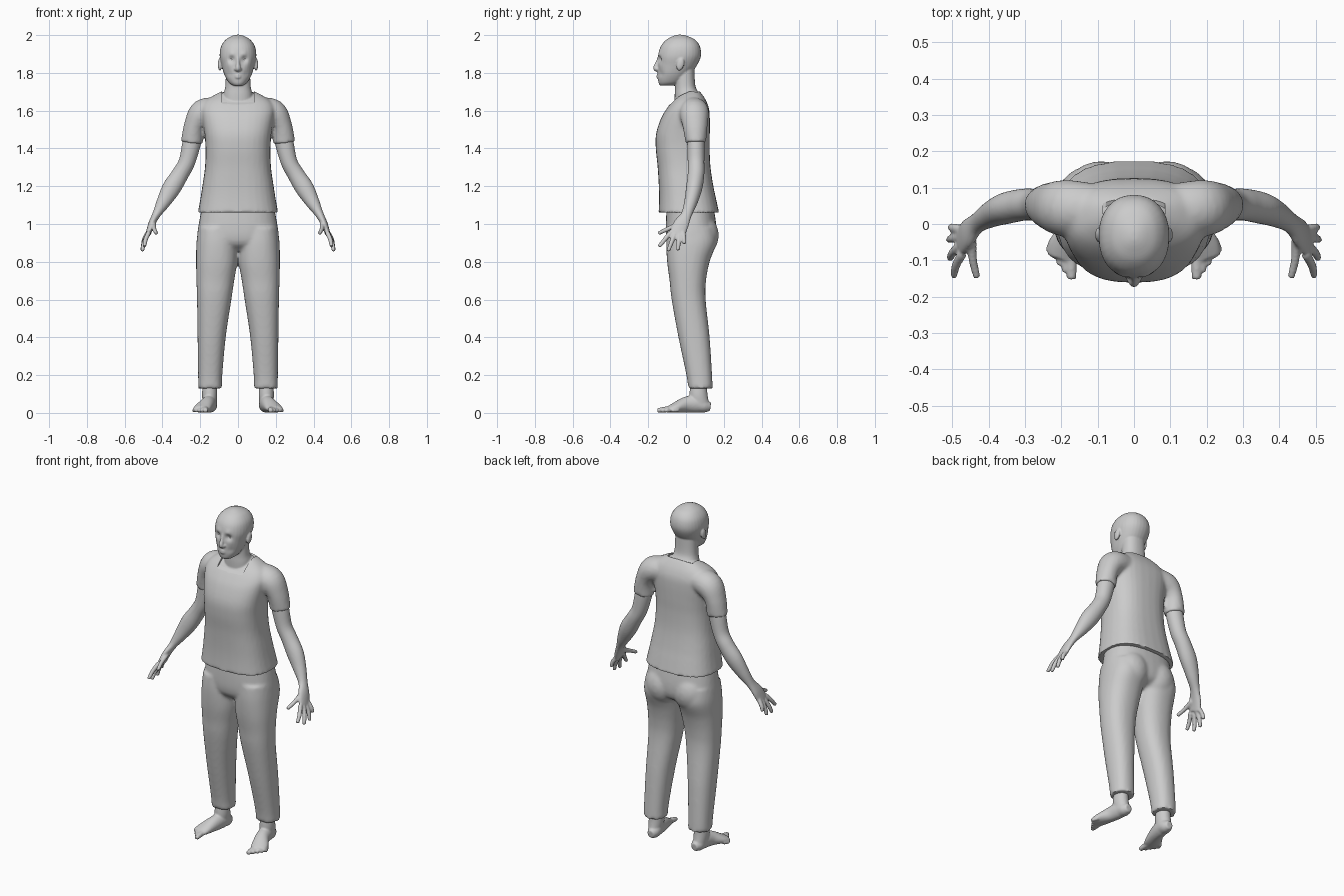
import bpy
import bmesh
import math
from mathutils import Vector, Matrix

default_cube = bpy.data.objects.get("Cube")
if default_cube:
    bpy.data.objects.remove(default_cube, do_unlink=True)

grey = bpy.data.materials.new("plain grey")
grey.use_nodes = True
grey.diffuse_color = (.6, .6, .6, 1)
grey.node_tree.nodes["Principled BSDF"].inputs["Base Color"].default_value = (.6, .6, .6, 1)


def smooth_stations(stations, steps=6):
    """Catmull-Rom interpolation through a list of equal-length tuples."""
    pts = [Vector(s) for s in stations]
    pts = [pts[0]] + pts + [pts[-1]]
    out = []
    for p, q, r, s in zip(pts, pts[1:], pts[2:], pts[3:]):
        for k in range(steps):
            t = k / steps
            out.append(q + (r - p) * t / 2 + (p * 2 - q * 5 + r * 4 - s) * t * t / 2
                       + (q * 3 - p - r * 3 + s) * t ** 3 / 2)
    return out + [pts[-1]]


def skin_rings(bm, rings):
    """Bridge rings of points into a closed volume."""
    loops = [[bm.verts.new(p) for p in ring] for ring in rings]
    count = len(loops[0])
    for low, high in zip(loops, loops[1:]):
        for i in range(count):
            j = (i + 1) % count
            bm.faces.new((low[i], low[j], high[j], high[i]))
    bm.faces.new(loops[0])
    bm.faces.new(loops[-1])


def section(centre, u, v, power, count=32):
    """Superellipse ring around a centre."""
    ring = []
    for i in range(count):
        c, s = math.cos(math.tau * i / count), math.sin(math.tau * i / count)
        ring.append(centre + u * math.copysign(abs(c) ** (2 / power), c)
                    + v * math.copysign(abs(s) ** (2 / power), s))
    return ring


def flip(points):
    return [Vector((-p.x, p.y, p.z)) for p in points]


def slabs(bm, stations, power=2.3, inset=0, mirror=False):
    """Loft of level sections: height, low x, high x, front y, back y."""
    rings = []
    for z, x1, x2, y1, y2 in smooth_stations(stations):
        centre = Vector(((x1 + x2) / 2, (y1 + y2) / 2, z - inset))
        u = Vector(((x2 - x1) / 2 - inset, 0, 0))
        v = Vector((0, (y2 - y1) / 2 - inset, 0))
        rings.append(section(centre, u, v, power))
    skin_rings(bm, rings)
    if mirror:
        skin_rings(bm, [flip(r) for r in rings])


def trunk(stations):
    """Stations symmetric in x, given as height, half width, front, back."""
    return [(z, -w, w, y1, y2) for z, w, y1, y2 in stations]


def tube(bm, stations, side=(0, 1, 0), mirror=True):
    """Loft along a path: x, y, z, half width along side, half thickness."""
    path = smooth_stations(stations)
    rings = []
    for i, p in enumerate(path):
        ahead, behind = path[min(i + 1, len(path) - 1)], path[max(i - 1, 0)]
        t = (Vector(ahead[:3]) - Vector(behind[:3])).normalized()
        u = Vector(side)
        u = (u - t * u.dot(t)).normalized()
        rings.append(section(Vector(p[:3]), u * p[3], t.cross(u) * p[4], 2))
    skin_rings(bm, rings)
    if mirror:
        skin_rings(bm, [flip(r) for r in rings])


def blob(bm, centre, radii, tilt=0):
    """A mirrored pair of ellipsoids."""
    for s in (1, -1):
        place = Matrix.Translation((centre[0] * s, centre[1], centre[2]))
        place = place @ Matrix.Rotation(tilt, 4, 'X') @ Matrix.Diagonal((*radii, 1))
        bmesh.ops.create_uvsphere(bm, u_segments=24, v_segments=16, radius=1, matrix=place)


def finish(bm, name, voxel=None, cutter=None):
    """Fuse overlapping volumes into one smooth surface."""
    bmesh.ops.recalc_face_normals(bm, faces=bm.faces)
    mesh = bpy.data.meshes.new(name)
    bm.to_mesh(mesh)
    bm.free()
    obj = bpy.data.objects.new(name, mesh)
    bpy.context.collection.objects.link(obj)
    if voxel:
        fuse = obj.modifiers.new("fuse", 'REMESH')
        fuse.mode = 'VOXEL'
        fuse.voxel_size = voxel
        soften = obj.modifiers.new("soften", 'SMOOTH')
        soften.factor = .5
        soften.iterations = 4
    if cutter:
        cut = obj.modifiers.new("cut", 'BOOLEAN')
        cut.operation = 'DIFFERENCE'
        cut.solver = 'EXACT'
        cut.object = cutter
    bpy.ops.object.select_all(action='DESELECT')
    obj.select_set(True)
    bpy.context.view_layer.objects.active = obj
    bpy.ops.object.convert(target='MESH')
    obj.data.materials.clear()
    obj.data.materials.append(grey)
    bpy.ops.object.shade_smooth_by_angle(angle=math.radians(50))
    return obj


# Neckline cutter: a tilted, rounded block
bm = bmesh.new()
tilt = Matrix.Translation((0, 0, 1.672)) @ Matrix.Rotation(math.atan(.45), 4, 'X')
bmesh.ops.create_cube(bm, size=1, matrix=tilt @ Matrix.Translation((0, 0, .15))
                      @ Matrix.Diagonal((.21, .5, .3, 1)))
bmesh.ops.bevel(bm, geom=[e for e in bm.edges if abs(e.verts[0].co.x - e.verts[1].co.x) < .01],
                offset=.02, segments=4, affect='EDGES')
neck_cutter = finish(bm, "neckline_cutter")
neck_cutter.hide_render = True

# Shirt: torso and two short sleeves
torso = trunk([
    (1.06, .213, -.145, .175), (1.13, .2, -.143, .16), (1.2, .189, -.144, .145),
    (1.3, .175, -.15, .13), (1.4, .172, -.16, .125), (1.48, .178, -.158, .126),
    (1.56, .19, -.132, .126), (1.61, .195, -.103, .122), (1.65, .175, -.072, .108),
    (1.68, .13, -.04, .09), (1.705, .08, -.01, .07)])
bm = bmesh.new()
slabs(bm, torso, 2.6)
tube(bm, [(.1, .04, 1.605, .07, .065), (.185, .043, 1.588, .078, .072),
          (.23, .048, 1.52, .066, .056), (.245, .052, 1.43, .054, .058)])
finish(bm, "shirt", .009, neck_cutter)
bpy.data.objects.remove(neck_cutter, do_unlink=True)

# Trousers: hips, seat and two straight legs
bm = bmesh.new()
slabs(bm, trunk([(1.12, .185, -.1, .14), (1.0, .208, -.107, .16), (.93, .215, -.105, .16),
                 (.89, .19, -.09, .14), (.86, .1, -.05, .08)]), 2.4)
slabs(bm, [(.98, .005, .21, -.1, .15), (.9, 0, .22, -.105, .16), (.8, .004, .222, -.1, .125),
           (.7, .02, .22, -.087, .106), (.6, .035, .217, -.076, .104),
           (.4, .065, .214, -.04, .125), (.2, .083, .211, .002, .138),
           (.13, .084, .211, .012, .141)], 2.3, mirror=True)
blob(bm, (.09, .085, .94), (.1, .088, .11))
finish(bm, "trousers", .01)

# Head, neck and upper chest
bm = bmesh.new()
slabs(bm, torso[6:], 2.6, inset=.007)
slabs(bm, trunk([(1.6, .085, -.06, .09), (1.68, .078, -.06, .074), (1.73, .067, -.058, .05),
                 (1.82, .064, -.06, .045)]))
slabs(bm, trunk([(1.733, .028, -.138, -.06), (1.75, .05, -.146, -.02), (1.79, .072, -.15, .02),
                 (1.84, .087, -.148, .058), (1.89, .097, -.148, .079), (1.94, .09, -.134, .074),
                 (1.975, .066, -.105, .049), (1.994, .035, -.07, .01),
                 (2.002, .01, -.045, -.02)]), 2.2)

# Nose, lips and ears
tube(bm, [(0, -.14, 1.885, .009, .01), (0, -.15, 1.855, .009, .011),
          (0, -.16, 1.825, .014, .014), (0, -.15, 1.812, .014, .008)], (1, 0, 0), False)
blob(bm, (.012, -.15, 1.82), (.009, .011, .008))
for height, bulge in ((1.789, .006), (1.777, .007)):
    tube(bm, [(-.027, -.138, 1.782, .003, .003), (0, -.15, height, bulge, bulge),
              (.027, -.138, 1.782, .003, .003)], (0, 0, 1), False)
blob(bm, (.096, -.03, 1.845), (.011, .02, .034), -.25)
head = finish(bm, "head", .0045)

# Shape the eye sockets, brows and cheeks: x, z, push, radius
for x, z, push, radius in ((.034, 1.872, .013, .017), (.032, 1.9, -.004, .016),
                           (.05, 1.84, -.003, .018), (.045, 1.795, .005, .018)):
    for vert in head.data.vertices:
        if vert.co.z > 1.7 and vert.co.y < -.07:
            d = math.hypot(abs(vert.co.x) - x, vert.co.z - z)
            vert.co.y += push * math.exp(-(d / radius) ** 2)

# Eyes
bm = bmesh.new()
blob(bm, (.034, -.122, 1.871), (.015, .01, .008))
finish(bm, "eyes")

# Arms from the shoulder down to the knuckles
bm = bmesh.new()
tube(bm, [(.23, .05, 1.5, .045, .045), (.245, .052, 1.43, .046, .049),
          (.27, .053, 1.33, .044, .044), (.305, .053, 1.265, .044, .045),
          (.352, .043, 1.19, .043, .049), (.395, .025, 1.115, .035, .037),
          (.432, .002, 1.05, .029, .022), (.457, -.025, 1.0, .041, .018),
          (.475, -.047, .948, .042, .014)])

# Fingers and thumbs
fingers = [((.472, -.082, .955), (.496, -.143, .88)), ((.478, -.06, .945), (.507, -.095, .856)),
           ((.48, -.036, .942), (.508, -.043, .86)), ((.477, -.014, .952), (.504, -.008, .895)),
           ((.446, -.04, 1.0), (.432, -.147, .95))]
for base, tip in fingers:
    base, tip = Vector(base), Vector(tip)
    middle = base.lerp(tip, .5) + Vector((.005, 0, 0))
    tube(bm, [(*base, .013, .013), (*middle, .012, .012), (*tip, .01, .01)], (1, 0, 0))
finish(bm, "arms", .0055)

# Ankles, feet and toes
bm = bmesh.new()
slabs(bm, [(.2, .115, .185, .03, .12), (.14, .112, .188, .022, .112),
           (.09, .11, .19, .018, .115), (.04, .115, .185, .02, .125)], 2, mirror=True)
tube(bm, [(.145, .13, .033, .02, .022), (.146, .1, .037, .035, .036), (.15, .06, .048, .038, .047),
          (.162, 0, .043, .039, .042), (.187, -.06, .027, .047, .026),
          (.197, -.095, .018, .042, .016)], (1, .35, 0))
for i in range(5):
    f = i / 4
    base = Vector((.172, -.08, .022)).lerp(Vector((.22, -.04, .016)), f)
    tip = Vector((.172, -.152, .013)).lerp(Vector((.236, -.075, .011)), f)
    r = .016 - .005 * f
    tube(bm, [(*base, r, r), (*base.lerp(tip, .6), r * .9, r * .9), (*tip, r * .8, r * .7)],
         (1, 0, 0))
finish(bm, "feet", .005)
